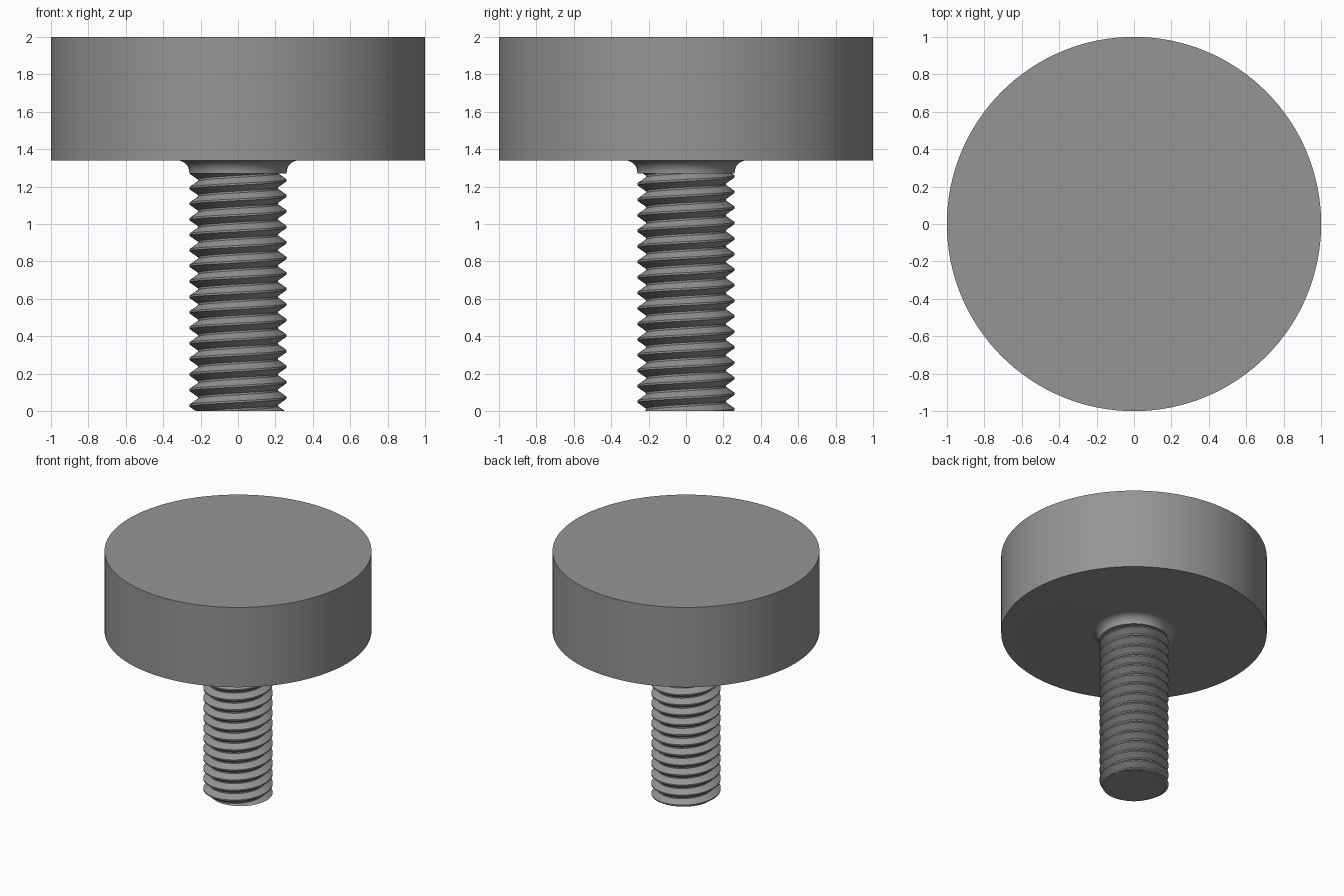
import bpy, bmesh, math

if "Cube" in bpy.data.objects:
    bpy.data.objects.remove(bpy.data.objects["Cube"])

STEM_TOP, PITCH = 1.27, 0.083
R_CREST, R_ROOT = 0.26, 0.215
PHASE = 0.03 - PITCH / 2      # puts a crest at z = 0.03 on the -x side

steel = bpy.data.materials.new("grey_steel")
steel.diffuse_color = (0.3, 0.3, 0.3, 1)
steel.use_nodes = True
steel.node_tree.nodes["Principled BSDF"].inputs["Base Color"].default_value = steel.diffuse_color


def finish(bm, name, angle):
    bmesh.ops.remove_doubles(bm, verts=bm.verts, dist=1e-5)
    bmesh.ops.recalc_face_normals(bm, faces=bm.faces)
    mesh = bpy.data.meshes.new(name)
    bm.to_mesh(mesh)
    bm.free()
    mesh.materials.append(steel)
    obj = bpy.data.objects.new(name, mesh)
    bpy.context.collection.objects.link(obj)
    bpy.ops.object.select_all(action='DESELECT')
    obj.select_set(True)
    bpy.context.view_layer.objects.active = obj
    bpy.ops.object.shade_smooth_by_angle(angle=math.radians(angle))
    return obj


# Head with a concave fillet underneath, turned as one profile
profile = [(0, 2), (1, 2), (1, 1.34)]
for i in range(9):
    a = math.pi / 2 * (1 + i / 8)
    profile.append((0.325 + 0.065 * math.cos(a), 1.275 + 0.065 * math.sin(a)))
profile += [(0.26, STEM_TOP), (0, STEM_TOP)]
bm = bmesh.new()
verts = [bm.verts.new((r, 0, z)) for r, z in profile]
edges = [bm.edges.new(pair) for pair in zip(verts, verts[1:])]
bmesh.ops.spin(bm, geom=verts + edges, cent=(0, 0, 0), axis=(0, 0, 1),
               angle=2 * math.pi, steps=128)
finish(bm, "head", 30)

# Threaded stem: helical sweep of one tooth, trimmed flat at both ends
tooth = [(-0.44, R_ROOT), (-0.06, R_CREST), (0.06, R_CREST), (0.44, R_ROOT)]
steps = 64
turns = range(-2, int(STEM_TOP / PITCH) + 3)
bm = bmesh.new()
columns = []
for j in range(steps + 1):
    a = 2 * math.pi * j / steps
    columns.append([bm.verts.new((r * math.cos(a), r * math.sin(a),
                                  PHASE + PITCH * (k + f + j / steps)))
                    for k in turns for f, r in tooth])
for left, right in zip(columns, columns[1:]):
    for i in range(len(left) - 1):
        bm.faces.new((left[i], right[i], right[i + 1], left[i + 1]))
bmesh.ops.remove_doubles(bm, verts=bm.verts, dist=1e-5)
for z, n in ((0, -1), (STEM_TOP, 1)):
    geom = bm.verts[:] + bm.edges[:] + bm.faces[:]
    cut = bmesh.ops.bisect_plane(bm, geom=geom, plane_co=(0, 0, z),
                                 plane_no=(0, 0, n), clear_outer=True)
    rim = [e for e in cut["geom_cut"] if isinstance(e, bmesh.types.BMEdge)]
    bmesh.ops.holes_fill(bm, edges=rim, sides=0)
finish(bm, "threaded_stem", 25)
